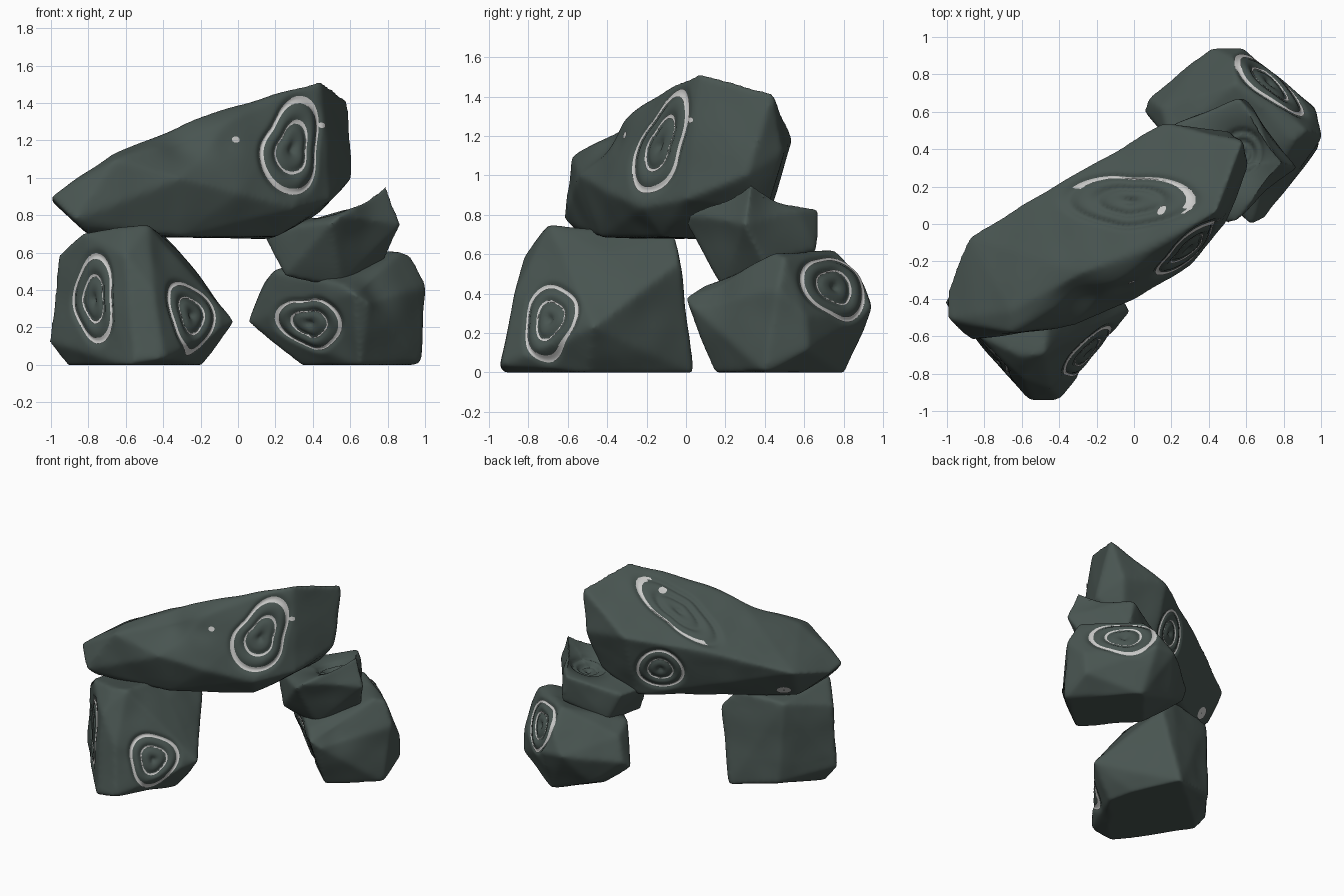
import bpy
import bmesh
import math
from mathutils import Vector, noise
from mathutils.bvhtree import BVHTree

cube = bpy.data.objects.get("Cube")
if cube:
    bpy.data.objects.remove(cube, do_unlink=True)


def make_material(name, color):
    mat = bpy.data.materials.new(name)
    mat.use_nodes = True
    mat.diffuse_color = color
    mat.node_tree.nodes["Principled BSDF"].inputs["Base Color"].default_value = color
    return mat


STONE = make_material("dark green grey stone", (.066, .09, .082, 1))
PALE = make_material("pale grey inlay", (.6, .6, .59, 1))


def add_object(name, bm, mat):
    mesh = bpy.data.meshes.new(name)
    bm.to_mesh(mesh)
    bm.free()
    mesh.materials.append(mat)
    obj = bpy.data.objects.new(name, mesh)
    bpy.context.collection.objects.link(obj)
    return obj


def activate(obj):
    bpy.ops.object.select_all(action='DESELECT')
    obj.select_set(True)
    bpy.context.view_layer.objects.active = obj


def make_stone(name, corners, dents=()):
    """Convex boulder from its corners, worn round and slightly uneven."""
    pts = [Vector(c) for c in corners]
    mid = sum(pts, Vector()) / len(pts)
    bm = bmesh.new()
    for p in pts:
        bm.verts.new(mid + (p - mid) * 1.02)
    hull = bmesh.ops.convex_hull(bm, input=bm.verts)
    loose = {g for g in hull["geom_interior"] + hull["geom_unused"]
             if isinstance(g, bmesh.types.BMVert)}
    bmesh.ops.delete(bm, geom=list(loose), context='VERTS')
    bmesh.ops.recalc_face_normals(bm, faces=bm.faces)
    obj = add_object(name, bm, STONE)
    activate(obj)
    remesh = obj.modifiers.new("remesh", 'REMESH')
    remesh.mode = 'VOXEL'
    remesh.voxel_size = .014
    worn = obj.modifiers.new("worn edges", 'SMOOTH')
    worn.factor = .5
    worn.iterations = 14
    for mod in (remesh.name, worn.name):
        bpy.ops.object.modifier_apply(modifier=mod)
    # weathering and scooped hollows
    normals = [v.normal.copy() for v in obj.data.vertices]
    for v, n in zip(obj.data.vertices, normals):
        push = noise.noise(v.co * 5) * .008
        for centre, radius, depth in dents:
            push -= depth * math.exp(-((v.co - Vector(centre)).length / radius) ** 2)
        v.co += n * push
        v.co.z = max(v.co.z, 0)
    obj.data.update()
    return obj


def tree_of(obj):
    mesh = obj.data
    return BVHTree.FromPolygons([v.co for v in mesh.vertices],
                                [p.vertices for p in mesh.polygons])


class Carving:
    """Rounded, slightly three-cornered outline lying on a stone's surface."""

    def __init__(self, stone, centre, facing, rx, ry, tilt=0, bulge=0, lobe=90):
        n = Vector(facing).normalized()
        tree = tree_of(stone)
        hit = tree.ray_cast(Vector(centre) + n * .4, -n, 1)
        if hit[0] is None:
            hit = tree.find_nearest(Vector(centre))
        self.stone, self.c = stone, hit[0]
        self.n = (n + hit[1]).normalized()
        u = Vector((0, 0, 1)).cross(self.n).normalized()
        v = self.n.cross(u)
        a = math.radians(tilt)
        self.u = u * math.cos(a) + v * math.sin(a)
        self.v = self.n.cross(self.u)
        self.rx, self.ry, self.bulge = rx, ry, bulge
        self.lobe = math.radians(lobe)

    def radius(self, ang):
        r = 1 / math.hypot(math.cos(ang) / self.rx, math.sin(ang) / self.ry)
        return r * (1 + self.bulge * math.cos(3 * (ang - self.lobe)))

    def carve(self):
        """Press two ring grooves and a middle pit into the stone."""
        for vert in self.stone.data.vertices:
            d = vert.co - self.c
            if abs(d.dot(self.n)) > .2 or vert.normal.dot(self.n) < .2:
                continue
            a, b = d.dot(self.u), d.dot(self.v)
            t = math.hypot(a, b) / self.radius(math.atan2(b, a))
            if t < 1.3:
                depth = sum(k * math.exp(-((t - r) / w) ** 2) for r, w, k in
                            ((.9, .11, .018), (.48, .1, .016), (0, .12, .022)))
                vert.co -= self.n * depth
        self.stone.data.update()

    def inlay(self, name, bands, side=None):
        """Thin pale plates that follow the surface between two radii."""
        tree = tree_of(self.stone)
        bm = bmesh.new()
        count, steps = 64, 4

        def point(t, ang):
            r = t * self.radius(ang)
            flat = self.c + self.u * r * math.cos(ang) + self.v * r * math.sin(ang)
            hit = tree.ray_cast(flat + self.n * .2, -self.n, .5)
            if hit[0] is None:
                hit = tree.find_nearest(flat)
            return hit[0] + hit[1] * .006

        for inner, outer in bands:
            rows = [[bm.verts.new(point(inner + (outer - inner) * s / steps,
                                        math.tau * i / count))
                     for i in range(count)] for s in range(steps + 1)]
            for low, high in zip(rows, rows[1:]):
                for i in range(count):
                    j = (i + 1) % count
                    if side and (low[i].co - self.c).dot(Vector(side)) < 0:
                        continue
                    bm.faces.new((low[i], high[i], high[j], low[j]))
        bmesh.ops.delete(bm, geom=[v for v in bm.verts if not v.link_faces],
                         context='VERTS')
        return add_object(name, bm, PALE)


# Base stone on the model's right
right_base = make_stone("right_base_stone", [
    (-.55, -.94, .03), (-.4, -.93, .04), (-.6, -.82, .58), (-.45, -.87, .38),
    (-.48, -.69, .74), (-.6, -.7, .73), (-.82, -.6, .7), (-.95, -.45, .58),
    (-1, -.42, .13), (-.9, -.42, 0), (-.03, -.47, .23), (-.2, -.5, 0),
    (-.32, -.4, .6), (-.4, -.06, .69), (-.29, -.04, .56), (-.4, .03, 0),
    (-.74, -.08, .06), (-.76, -.12, .66), (-.25, -.3, 0), (-.58, -.92, 0)],
    [((-.35, -.75, .6), .1, .015)])

# Base stone on the model's left
left_base = make_stone("left_base_stone", [
    (.06, .6, .23), (.08, .67, .28), (.15, .62, .45), (.62, 0, .38),
    (.7, .03, .33), (.55, .08, .43), (.97, .4, .01), (1, .47, .42),
    (.92, .5, .58), (.86, .45, .6), (.55, .75, .62), (.35, .5, 0),
    (.65, .15, 0), (.42, .94, .34), (.58, .94, .33), (.55, .88, .5),
    (.6, .8, 0), (.96, .62, .12), (.97, .61, .28), (.3, .75, .1), (.2, .45, .5)],
    [((.75, .15, .4), .14, .04)])

# Wedge stone resting on the left base
wedge = make_stone("wedge_stone", [
    (.13, .3, .72), (.5, 0, .76), (.55, .02, .8), (.8, .33, .97),
    (.87, .3, .75), (.56, .68, .83), (.68, .58, .82), (.6, .66, .62),
    (.25, .2, .48), (.55, .2, .42), (.78, .4, .55), (.2, .52, .72),
    (.3, .55, .5)],
    [((.58, .37, .84), .17, .14)])

# Long lintel stone lying across the top
lintel = make_stone("lintel_stone", [
    (.43, .06, 1.51), (.1, -.13, 1.41), (-.05, -.28, 1.3), (-.28, -.26, 1.3),
    (-.65, -.46, 1.13), (-.65, -.57, 1.09), (-.99, -.5, .9), (-.86, -.61, .78),
    (-.99, -.36, .88), (-.3, -.54, 1), (-.87, -.07, .95), (-.35, .24, 1.1),
    (.15, .53, 1.18), (.57, .43, 1.41), (.5, .48, 1.12), (.6, .3, 1),
    (.43, .4, .82), (.48, 0, .88), (.3, -.22, .84), (0, -.4, .92),
    (-.82, -.56, .73), (-.3, -.42, .69), (.2, -.12, .69), (.15, .37, .68),
    (-.78, -.24, .69)],
    [((-.28, -.44, 1.21), .16, .06), ((-.03, -.4, 1.2), .07, .025)])

RINGS = ((.82, .97), (.46, .54))
carvings = {
    "lintel_front_ring": Carving(lintel, (.285, -.13, 1.15), (.68, -.7, .25),
                                 .185, .3, -27, .1),
    "lintel_back_ring": Carving(lintel, (-.03, .36, .92), (-.5, .8, -.25),
                                .18, .18, 0, .03),
    "lintel_top_ring": Carving(lintel, (-.02, .12, 1.28), (-.3, .4, .85),
                               .4, .15, -51, .05),
    "right_base_outer_ring": Carving(right_base, (-.765, -.67, .35), (-.7, -.7, .1),
                                     .17, .25, 8, .1, -60),
    "right_base_inner_ring": Carving(right_base, (-.24, -.7, .27), (.7, -.65, .25),
                                     .185, .2, 0, .09, 130),
    "left_base_inner_ring": Carving(left_base, (.37, .28, .22), (-.73, -.65, -.05),
                                    .255, .145, 0, .08, 40),
    "left_base_back_ring": Carving(left_base, (.71, .74, .42), (.6, .6, .5),
                                   .25, .18, 0, .06, 50),
    "wedge_ring": Carving(wedge, (.59, .37, .7), (-.2, .15, .95), .13, .12),
}
for carving in carvings.values():
    carving.carve()
for name, carving in carvings.items():
    if name == "lintel_top_ring":
        carving.inlay(name, RINGS[:1], side=(.25, 1, 0))
    elif name != "wedge_ring":
        carving.inlay(name, RINGS)

# Small pale chips on the lintel
for name, centre, facing, size in (
        ("front_chip", (0, -.36, 1.23), (.2, -.8, .4), .022),
        ("edge_chip", (.46, .02, 1.28), (.9, -.4, 0), .02),
        ("top_chip", (.16, .06, 1.35), (-.3, .4, .85), .03),
        ("underside_chip", (-.71, -.2, .76), (-.5, .8, 0), .055)):
    Carving(lintel, centre, facing, size, size * .8).inlay(name, ((.05, 1),))

for obj in list(bpy.context.scene.objects):
    if obj.type == 'MESH':
        activate(obj)
        bpy.ops.object.shade_smooth_by_angle(angle=math.radians(75))
